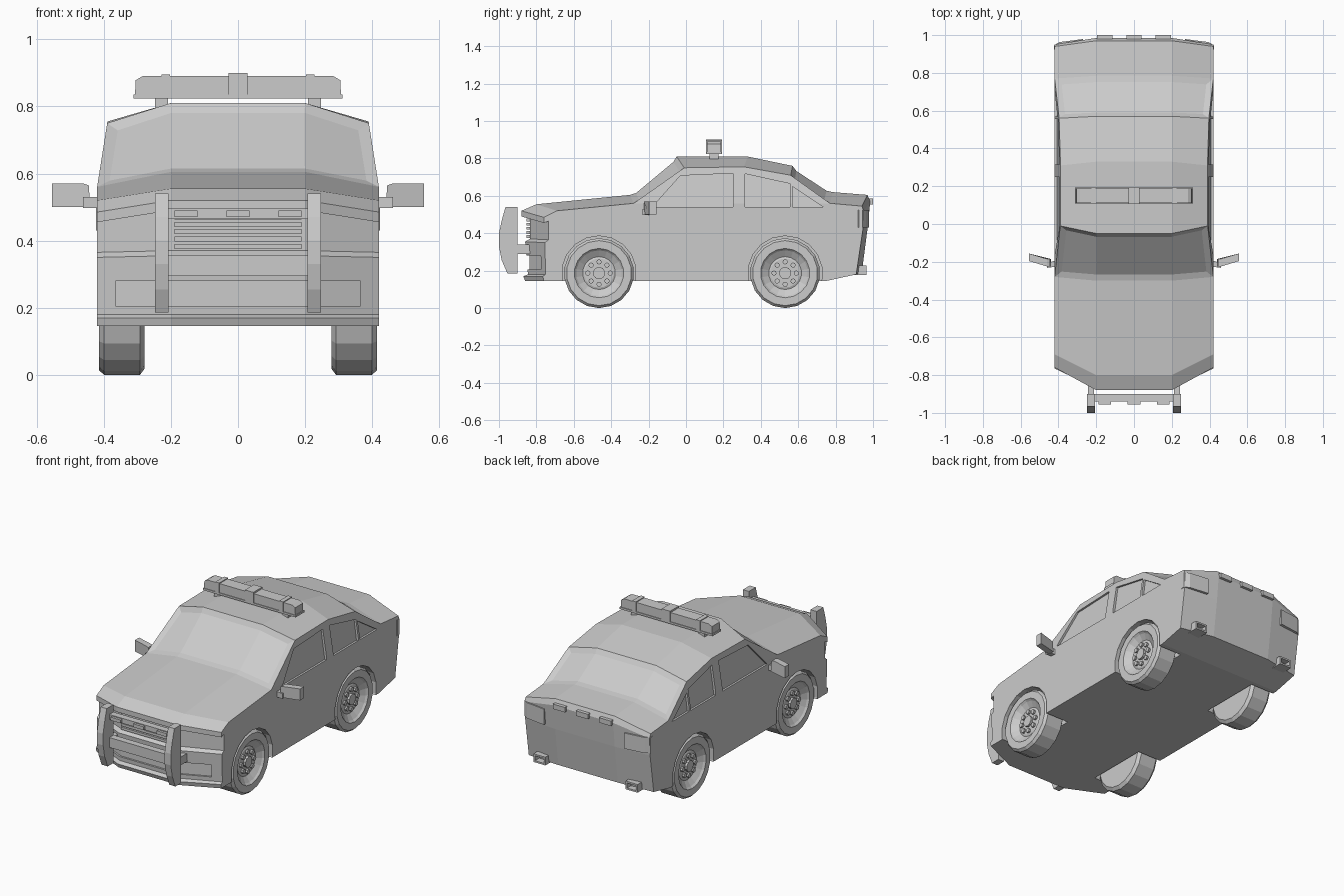
import bpy, bmesh, math
from mathutils import Vector

if "Cube" in bpy.data.objects:
    bpy.data.objects.remove(bpy.data.objects["Cube"])


def finish(name, bm):
    bmesh.ops.recalc_face_normals(bm, faces=bm.faces[:])
    me = bpy.data.meshes.new(name)
    bm.to_mesh(me)
    bm.free()
    ob = bpy.data.objects.new(name, me)
    bpy.context.collection.objects.link(ob)
    return ob


def side_x(z):
    # half width of the body: vertical below the belt, leaning in above it
    return 0.42 - max(0.0, z - 0.56) * 0.158


def prism(bm, pts, axis, lo, hi, mirror=False):
    # extrude a 2D outline along an axis; lo may be a function of z
    for s in ((1, -1) if mirror else (1,)):
        rings = []
        for end in (lo, hi):
            ring = []
            for a, b in pts:
                e = end(b) if callable(end) else end
                p = {'x': (e, a, b), 'y': (a, e, b), 'z': (a, b, e)}[axis]
                ring.append(bm.verts.new((p[0] * s, p[1], p[2])))
            rings.append(ring)
        n = len(pts)
        bm.faces.new(rings[0])
        bm.faces.new(rings[1])
        for i in range(n):
            j = (i + 1) % n
            bm.faces.new((rings[0][i], rings[0][j], rings[1][j], rings[1][i]))


def box(bm, x0, x1, y0, y1, z0, z1, mirror=False):
    prism(bm, [(x0, y0), (x1, y0), (x1, y1), (x0, y1)], 'z', z0, z1, mirror)


def circle(cy, cz, r, n):
    return [(cy + r * math.sin(2 * math.pi * i / n), cz - r * math.cos(2 * math.pi * i / n))
            for i in range(n)]


# Body shell: centre profile (x = 0.2) and side profile, front bottom over the roof to the back
inner = [(-.86, .145), (-.87, .17), (-.845, .18), (-.86, .355), (-.835, .37), (-.835, .49),
         (-.88, .49), (-.88, .52), (-.80, .555), (-.30, .605), (-.05, .81), (.33, .81),
         (.57, .76), (.785, .62), (.97, .605), (.985, .57), (.97, .42), (.94, .19), (.75, .145)]
outer = [(-.76, .145), (-.765, .17), (-.75, .18), (-.755, .35), (-.735, .365), (-.735, .465),
         (-.76, .455), (-.76, .485), (-.69, .52), (-.28, .56), (-.01, .75), (.31, .755),
         (.56, .71), (.77, .56), (.94, .545), (.95, .52), (.945, .415), (.91, .18), (.75, .145)]
bm = bmesh.new()
cols = [[bm.verts.new((-side_x(z), y, z)) for y, z in outer],
        [bm.verts.new((-.2, y, z)) for y, z in inner],
        [bm.verts.new((.2, y, z)) for y, z in inner],
        [bm.verts.new((side_x(z), y, z)) for y, z in outer]]
n = len(inner)
glass = {9: [], 12: []}
for a, b in zip(cols, cols[1:]):
    for i in range(n):
        j = (i + 1) % n
        f = bm.faces.new((a[i], a[j], b[j], b[i]))
        if i in glass:
            glass[i].append(f)
for c in (cols[0], cols[3]):
    bm.faces.new(c[:10] + c[13:])
    bm.faces.new(c[9:14])
bmesh.ops.recalc_face_normals(bm, faces=bm.faces[:])
# Sunken windscreen and rear window
for fs in glass.values():
    bmesh.ops.inset_region(bm, faces=fs, thickness=.032, depth=-.012, use_even_offset=True)
body = finish("car_body", bm)

# Cutter: wheel wells, side windows, bumper intake
WHEELS_Y, R = (-.465, .53), .187
bm = bmesh.new()
for y in WHEELS_Y:
    prism(bm, circle(y, R, .199, 18), 'x', .262, .6, True)
for win in ([(-.18, .54), (-.03, .708), (.25, .72), (.25, .54)],
            [(.315, .54), (.315, .718), (.555, .665), (.555, .54)],
            [(.57, .54), (.57, .65), (.735, .54)]):
    prism(bm, win, 'x', lambda z: side_x(z) - .012, .6, True)
prism(bm, [(-.365, -.95), (.365, -.95), (.365, -.763), (.2, -.836), (-.2, -.836), (-.365, -.763)],
      'z', .205, .28)
cutter = finish("cutter", bm)
cutter.hide_render = True
mod = body.modifiers.new("cut", 'BOOLEAN')
mod.operation, mod.solver, mod.object = 'DIFFERENCE', 'EXACT', cutter
bpy.context.view_layer.objects.active = body
bpy.ops.object.modifier_apply(modifier="cut")
bpy.data.objects.remove(cutter)

# Wheel: lathed tyre and dished rim, hub and eight nuts
bm = bmesh.new()
prof = [(-.069, .168), (-.055, R), (.052, R), (.067, .174), (.067, .132), (.056, .122),
        (.034, .088), (.038, .078)]
rings = [[bm.verts.new((x, y, z)) for y, z in circle(0, 0, r, 18)] for x, r in prof]
for a, b in zip(rings, rings[1:]):
    for i in range(18):
        j = (i + 1) % 18
        bm.faces.new((a[i], a[j], b[j], b[i]))
bm.faces.new(rings[0])
bm.faces.new(rings[-1])
prism(bm, circle(0, 0, .033, 10), 'x', .03, .052)
for y, z in circle(0, 0, .06, 8):
    prism(bm, circle(y, z, .014, 8), 'x', .03, .05)
wheel = finish("wheel", bm)
mesh = wheel.data
bpy.data.objects.remove(wheel)
for y, end in zip(WHEELS_Y, ("front", "rear")):
    for s, side in ((1, "left"), (-1, "right")):
        ob = bpy.data.objects.new(f"wheel_{end}_{side}", mesh)
        ob.location = (.347 * s, y, R)
        ob.rotation_euler.z = 0 if s > 0 else math.pi
        bpy.context.collection.objects.link(ob)

# Grille slats
bm = bmesh.new()
for k in range(5):
    box(bm, -.19, .19, -.852, -.82, .375 + k * .022, .390 + k * .022)
finish("grille", bm)

# Push bar: curved uprights, mounts, crossbars and three lamps
bm = bmesh.new()
prism(bm, [(-.965, .54), (-.90, .54), (-.90, .185), (-.955, .185), (-.985, .255), (-1, .33),
           (-1, .40), (-.985, .47)], 'x', .207, .248, True)
box(bm, .212, .243, -.91, -.82, .29, .34, True)
box(bm, -.21, .21, -.94, -.90, .465, .495)
box(bm, -.21, .21, -.94, -.90, .295, .355)
for x in (-.155, 0, .155):
    box(bm, x - .034, x + .034, -.955, -.93, .47, .49)
finish("push_bar", bm)

# Door mirrors
bm = bmesh.new()
prism(bm, [(.405, -.225), (.462, -.232), (.455, -.205), (.405, -.19)], 'z', .497, .53, True)
prism(bm, [(.44, .50), (.445, .565), (.46, .57), (.555, .57), (.555, .50)], 'y', -.225, -.185, True)
for v in bm.verts:
    if v.co.y in (-.225, -.185) or abs(v.co.x) > .47:
        v.co.y += (abs(v.co.x) - .46) * .3
finish("door_mirrors", bm)

# Roof light bar: feet, base, lens housing with chamfered ends, straps
bm = bmesh.new()
box(bm, .208, .248, .125, .175, .79, .83, True)
box(bm, -.312, .312, .108, .192, .823, .835)
prism(bm, [(-.307, .834), (.307, .834), (.305, .878), (.285, .89), (-.285, .89), (-.305, .878)],
      'y', .112, .188)
box(bm, -.028, .028, .107, .193, .83, .90)
box(bm, .202, .228, .108, .192, .83, .895, True)
finish("light_bar", bm)

# Tail lights wrapping the corners
bm = bmesh.new()
prism(bm, [(.27, .90), (.27, .979), (.395, .963), (.424, .945), (.424, .925), (.40, .90)],
      'z', .43, .525, True)
finish("tail_lights", bm)

# Small lamps on the boot lip
bm = bmesh.new()
for x in (-.155, 0, .155):
    box(bm, x - .04, x + .04, .96, 1.0, .555, .585)
finish("boot_lamps", bm)

# Square exhaust tips with an open end
bm = bmesh.new()
box(bm, .27, .35, .86, .965, .178, .188, True)
box(bm, .27, .35, .86, .965, .218, .228, True)
box(bm, .27, .28, .86, .965, .188, .218, True)
box(bm, .34, .35, .86, .965, .188, .218, True)
finish("exhaust_tips", bm)
